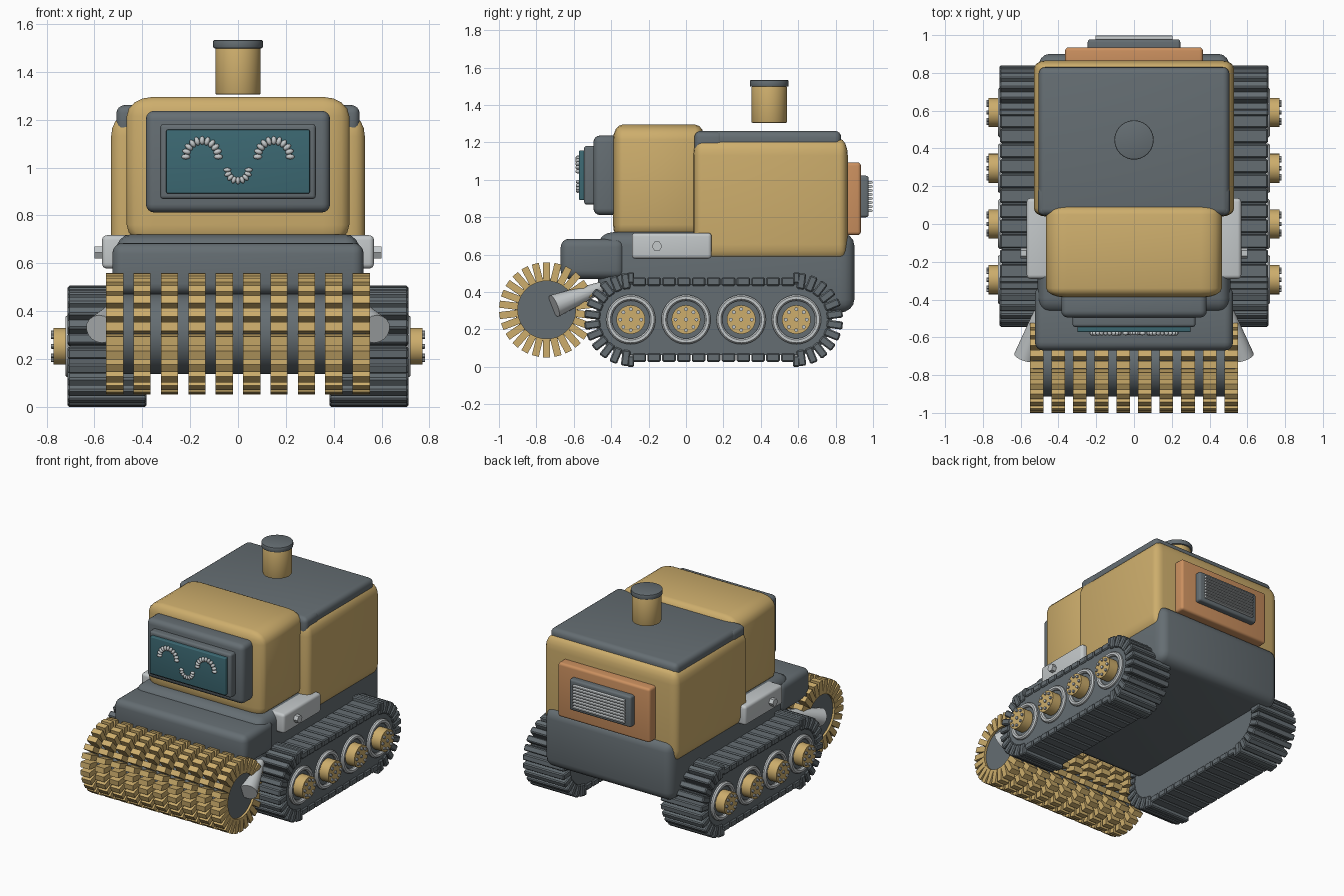
import bpy, bmesh, math
from math import pi, sin, cos
from mathutils import Matrix, Vector

if "Cube" in bpy.data.objects:
    bpy.data.objects.remove(bpy.data.objects["Cube"], do_unlink=True)


def material(name, r, g, b):
    m = bpy.data.materials.new(name)
    m.diffuse_color = (r, g, b, 1)
    m.use_nodes = True
    bsdf = next(n for n in m.node_tree.nodes if n.type == 'BSDF_PRINCIPLED')
    bsdf.inputs["Base Color"].default_value = (r, g, b, 1)
    bsdf.inputs["Roughness"].default_value = 0.6
    return m


TAN = material("sand yellow", 0.61, 0.42, 0.15)
GREY = material("slate grey", 0.13, 0.155, 0.17)
LIGHT = material("light grey", 0.55, 0.58, 0.59)
ORANGE = material("copper orange", 0.60, 0.28, 0.115)
TEAL = material("screen teal", 0.045, 0.14, 0.17)
ALONG_X = Matrix.Rotation(pi / 2, 4, 'Y')


def finish(name, bm, mat, angle=35):
    bmesh.ops.recalc_face_normals(bm, faces=bm.faces)
    me = bpy.data.meshes.new(name)
    bm.to_mesh(me)
    bm.free()
    me.materials.append(mat)
    me.shade_smooth()
    me.set_sharp_from_angle(angle=math.radians(angle))
    ob = bpy.data.objects.new(name, me)
    bpy.context.collection.objects.link(ob)
    return ob


def box(name, x, y, z, mat, bevel):
    """Rounded box from axis ranges; the bevel may differ per axis."""
    lo, hi = Vector((x[0], y[0], z[0])), Vector((x[1], y[1], z[1]))
    b = Vector(bevel if isinstance(bevel, tuple) else (bevel,) * 3)
    size = Vector([(h - l) / k for h, l, k in zip(hi, lo, b)])
    bm = bmesh.new()
    bmesh.ops.create_cube(bm, size=1, matrix=Matrix.Diagonal(size).to_4x4())
    bmesh.ops.bevel(bm, geom=bm.edges[:], offset=min(1, min(size) * 0.45), segments=4,
                    profile=0.5, affect='EDGES')
    bm.transform(Matrix.Translation((lo + hi) / 2) @ Matrix.Diagonal(b).to_4x4())
    return finish(name, bm, mat)


def add_block(bm, size, matrix):
    """Plain block added to a shared mesh."""
    bmesh.ops.create_cube(bm, size=1, matrix=matrix @ Matrix.Diagonal(size).to_4x4())


def add_rod(bm, x0, x1, r, y, z, segs=32):
    """Rod along x added to a shared mesh."""
    at = Matrix.Translation(((x0 + x1) / 2, y, z))
    bmesh.ops.create_cone(bm, cap_ends=True, segments=segs, radius1=r, radius2=r,
                          depth=abs(x1 - x0), matrix=at @ ALONG_X)


def add_ring(bm, profile, y, z, segs=40):
    """Closed (x, radius) profile turned around an x axis."""
    rows = [[bm.verts.new((x, y + r * cos(2 * pi * i / segs), z + r * sin(2 * pi * i / segs)))
             for x, r in profile] for i in range(segs)]
    n = len(profile)
    for i in range(segs):
        a, b = rows[i], rows[(i + 1) % segs]
        for j in range(n):
            k = (j + 1) % n
            bm.faces.new((a[j], a[k], b[k], b[j]))


# Hull, body, roof and cab
box("chassis", (-.51, .51), (-.47, .9), (.29, .72), GREY, (.06, .08, .07))
box("front_hood", (-.525, .525), (-.67, -.33), (.47, .685), GREY, .045)
box("engine_body", (-.53, .53), (.04, .865), (.565, 1.22), TAN, (.06, .045, .09))
box("roof", (-.505, .505), (.045, .83), (1.155, 1.262), GREY, .035)
box("cab", (-.465, .465), (-.39, .1), (.68, 1.295), TAN, (.11, .05, .08))

# Face: frame, inner frame, screen
box("face_frame", (-.385, .385), (-.495, -.35), (.812, 1.237), GREY, .035)
box("inner_frame", (-.325, .325), (-.545, -.45), (.868, 1.182), GREY, .015)
box("screen", (-.3, .3), (-.572, -.52), (.892, 1.158), TEAL, .006)


def bead_arc(name, x, z, radius, start, end, count, size):
    bm = bmesh.new()
    for i in range(count):
        a = start + (end - start) * i / (count - 1)
        at = Matrix.Translation((x + radius * cos(a), -.578, z + radius * sin(a)))
        spin = Matrix.Rotation(-a, 4, 'Y')
        shape = Matrix.Diagonal((1.25, .9, .75, 1))
        bmesh.ops.create_uvsphere(bm, u_segments=12, v_segments=8, radius=size,
                                  matrix=at @ spin @ shape)
    finish(name, bm, LIGHT, 60)


for side, s in (("left", 1), ("right", -1)):
    bead_arc(side + "_eye", s * .15, 1.045, .068, 0, pi, 11, .0145)
bead_arc("mouth", 0, .99, .045, pi, 2 * pi, 9, .0125)

# Chimney with its cap
for name, r, z0, z1, mat in (("chimney", .095, 1.305, 1.5, TAN),
                             ("chimney_cap", .104, 1.498, 1.533, GREY)):
    bm = bmesh.new()
    bmesh.ops.create_cone(bm, cap_ends=True, segments=40, radius1=r, radius2=r, depth=z1 - z0,
                          matrix=Matrix.Translation((0, .445, (z0 + z1) / 2)))
    rims = [e for e in bm.edges if abs(e.verts[0].co.z - e.verts[1].co.z) < 1e-5]
    bmesh.ops.bevel(bm, geom=rims, offset=.006, segments=2, profile=.5, affect='EDGES')
    finish(name, bm, mat)

# Rear panel and grille
box("rear_panel", (-.365, .365), (.82, .935), (.705, 1.093), ORANGE, .018)
box("grille_frame", (-.245, .245), (.9, .977), (.8, 1.022), GREY, .014)
bm = bmesh.new()
for i in range(8):
    add_rod(bm, -.205, .205, .0085, .983, .835 + i * .0217, 10)
    for v in bm.verts[-20:]:
        v.co.y = .983 + (v.co.y - .983) * 1.9
finish("grille_slats", bm, LIGHT)

# Toothed roller
RY, RZ = -.745, .305
bm = bmesh.new()
add_rod(bm, -.535, .535, .168, RY, RZ, 48)
finish("roller_core", bm, GREY)
bm = bmesh.new()
for d in range(10):
    x = -.515 + d * .1144
    for i in range(26):
        turn = Matrix.Translation((x, RY, RZ)) @ Matrix.Rotation(2 * pi * i / 26, 4, 'X')
        add_block(bm, (.072, .038, .1), turn @ Matrix.Translation((0, 0, .204)))
finish("roller_teeth", bm, TAN)


def track_frames(cy0, cy1, z):
    """Turned frames (local z outward) along the belt, tagged straight or end."""
    for i in range(11):
        y = cy0 + .045 + (cy1 - cy0 - .09) * i / 10
        yield "straight", Matrix.Translation((0, y, z))
        yield "straight", Matrix.Translation((0, y, z)) @ Matrix.Rotation(pi, 4, 'X')
    for i in range(12):
        a = pi * (i + .5) / 12
        yield "end", Matrix.Translation((0, cy0, z)) @ Matrix.Rotation(a, 4, 'X')
        yield "end", Matrix.Translation((0, cy1, z)) @ Matrix.Rotation(-a, 4, 'X')
    for y in (cy0, cy1):
        for a in (0, pi):
            yield "nub", Matrix.Translation((0, y, z)) @ Matrix.Rotation(a, 4, 'X')


WHEELS = [-.295, 0, .295, .59]
WZ = .253
TREADS = {"straight": ((.325, .073, .045), .203), "end": ((.33, .043, .085), .207),
          "nub": ((.33, .035, .06), .223)}

for side, s in (("left", 1), ("right", -1)):
    # Track core: stadium outline pushed through its width
    bm = bmesh.new()
    outline = [(cy + .19 * cos(a0 + pi * i / 16), WZ + .19 * sin(a0 + pi * i / 16))
               for cy, a0 in ((WHEELS[-1], -pi / 2), (WHEELS[0], pi / 2)) for i in range(17)]
    face = bm.faces.new([bm.verts.new((s * .395, y, z)) for y, z in outline])
    out = bmesh.ops.extrude_face_region(bm, geom=[face])["geom"]
    bmesh.ops.translate(bm, vec=(s * .305, 0, 0),
                        verts=[g for g in out if isinstance(g, bmesh.types.BMVert)])
    finish(side + "_track_core", bm, GREY)

    # Tread pads around the belt
    bm = bmesh.new()
    for kind, frame in track_frames(WHEELS[0], WHEELS[-1], WZ):
        size, r = TREADS[kind]
        add_block(bm, size, Matrix.Translation((s * .547, 0, 0)) @ frame
                  @ Matrix.Translation((0, 0, r)))
    bmesh.ops.bevel(bm, geom=bm.edges[:], offset=.007, segments=1, affect='EDGES')
    finish(side + "_tread_pads", bm, GREY)

    # Wheels: rim ring, hub and bolts
    rims, hubs, bolts = bmesh.new(), bmesh.new(), bmesh.new()
    for y in WHEELS:
        add_ring(rims, [(s * .69, .132), (s * .71, .132), (s * .72, .124), (s * .72, .109),
                        (s * .71, .101), (s * .69, .101)], y, WZ)
        add_rod(hubs, s * .69, s * .771, .077, y, WZ)
        add_rod(bolts, s * .76, s * .78, .011, y, WZ, 10)
        for i in range(8):
            a = 2 * pi * i / 8
            add_rod(bolts, s * .76, s * .782, .01, y + .056 * cos(a), WZ + .056 * sin(a), 10)
    finish(side + "_wheel_rims", rims, LIGHT)
    finish(side + "_wheel_hubs", hubs, TAN)
    finish(side + "_wheel_bolts", bolts, LIGHT)

    # Side bracket with hexagonal bolt
    box(side + "_bracket", sorted((s * .44, s * .568)), (-.29, .137), (.578, .717), LIGHT, .02)
    bm = bmesh.new()
    add_rod(bm, s * .55, s * .6, .028, -.155, .645, 6)
    finish(side + "_bracket_bolt", bm, LIGHT)

    # Tapered roller arm reaching back to the hull
    bm = bmesh.new()
    aim = Vector((-s * .08, .25, .1)).to_track_quat('Z', 'Y').to_matrix().to_4x4()
    bmesh.ops.create_cone(bm, cap_ends=True, segments=16, radius1=.062, radius2=.03, depth=.28,
                          matrix=Matrix.Translation((s * .535, -.58, .375)) @ aim)
    finish(side + "_roller_arm", bm, LIGHT)

    # Corner trims on the body beside the roof
    box(side + "_roof_trim", sorted((s * .43, s * .508)), (.045, .2), (1.14, 1.258), GREY, .03)
